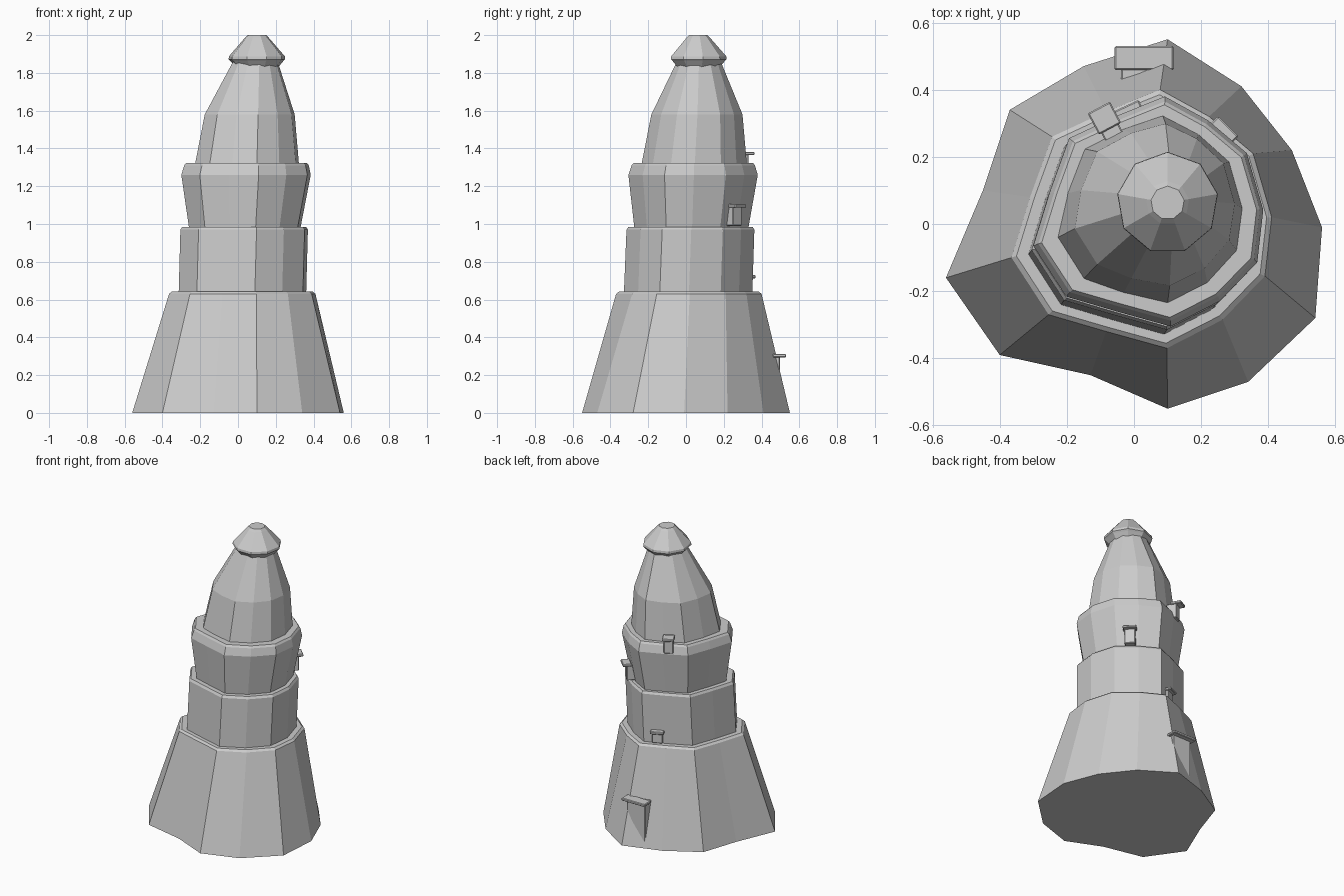
import bpy, bmesh, math
from mathutils import Matrix, Vector

if "Cube" in bpy.data.objects:
    bpy.data.objects.remove(bpy.data.objects["Cube"])

# Irregular outlines: the ground footprint and the tower section above it
FOOT = [(.10, .55), (-.15, .47), (-.37, .34), (-.45, .10), (-.56, -.16), (-.40, -.39), (-.13, -.45),
        (.10, -.55), (.34, -.47), (.54, -.28), (.56, -.01), (.47, .22), (.32, .41)]
SECTION = [(.08, .40), (-.08, .335), (-.24, .26), (-.305, .08), (-.36, -.10), (-.25, -.27), (-.08, -.32),
           (.10, -.37), (.265, -.285), (.39, -.155), (.41, .02), (.355, .21), (.225, .32)]


def ring(z, x0, x1, y0, y1, rnd=0.0, shape=SECTION):
    """Fit the outline into the given bounds, optionally blended towards an ellipse."""
    xs, ys = [p[0] for p in shape], [p[1] for p in shape]
    out = []
    for x, y in shape:
        v = Vector((2 * (x - min(xs)) / (max(xs) - min(xs)) - 1,
                    2 * (y - min(ys)) / (max(ys) - min(ys)) - 1))
        v = v.lerp(v.normalized(), rnd)
        out.append(((x0 + x1) / 2 + v.x * (x1 - x0) / 2, (y0 + y1) / 2 + v.y * (y1 - y0) / 2, z))
    return out


def loft(name, rings):
    bm = bmesh.new()
    loops = [[bm.verts.new(p) for p in r] for r in rings]
    n = len(loops[0])
    for a, b in zip(loops, loops[1:]):
        for i in range(n):
            j = (i + 1) % n
            bm.faces.new((a[i], a[j], b[j], b[i]))
    bm.faces.new(loops[0])
    bm.faces.new(loops[-1])
    bmesh.ops.recalc_face_normals(bm, faces=bm.faces)
    me = bpy.data.meshes.new(name)
    bm.to_mesh(me)
    bm.free()
    ob = bpy.data.objects.new(name, me)
    bpy.context.collection.objects.link(ob)
    return ob


# Tower tiers
loft("base_tier", [ring(0, -.56, .56, -.55, .55, shape=FOOT),
                   ring(.63, -.365, .41, -.37, .40),
                   ring(.642, -.35, .395, -.355, .385)])
loft("second_tier", [ring(.60, -.315, .36, -.33, .35),
                     ring(.97, -.305, .37, -.315, .362),
                     ring(.985, -.295, .36, -.305, .352)])
loft("third_tier", [ring(.95, -.255, .325, -.27, .325),
                    ring(1.26, -.30, .385, -.305, .38),
                    ring(1.31, -.285, .375, -.288, .365),
                    ring(1.323, -.275, .365, -.278, .355)])
loft("upper_cone", [ring(1.29, -.235, .325, -.242, .325, .2),
                    ring(1.58, -.18, .30, -.185, .30, .4),
                    ring(1.86, -.03, .21, -.05, .185, .8)])


# Nine-sided cap
def circle(z, r):
    return [(.1 + r * math.sin(i * math.tau / 9), .063 + r * math.cos(i * math.tau / 9), z) for i in range(9)]


loft("roof_cap", [circle(1.825, .11), circle(1.862, .142), circle(1.872, .152),
                  circle(1.888, .150), circle(1.985, .065), circle(2.0, .05)])


# Door and windows: a block with a canopy slab on top
def opening(name, x, y, z0, z1, angle, width, depth, slab):
    turn = Matrix.Translation((x, y, 0)) @ Matrix.Rotation(math.radians(angle - 90), 4, 'Z')
    parts = ((name + "_body", width * .78, -.12, depth - slab * .5, z0, z1 - .01),
             (name + "_canopy", width, depth - slab * 1.1, depth, z1 - .018, z1))
    for part, w, y0, y1, a, b in parts:
        ob = loft(part, [[(-w / 2, y0, z), (w / 2, y0, z), (w / 2, y1, z), (-w / 2, y1, z)] for z in (a, b)])
        ob.matrix_world = turn
        bev = ob.modifiers.new("Bevel", 'BEVEL')
        bev.width = .004
        bev.segments = 1


opening("door", .03, .45, .04, .312, 90, .175, .08, .065)
opening("low_window", -.01, .32, .645, .73, 115, .085, .035, .04)
opening("middle_window", .235, .245, .99, 1.105, 45, .085, .065, .05)
opening("high_window", -.08, .30, 1.27, 1.382, 118, .075, .053, .065)
